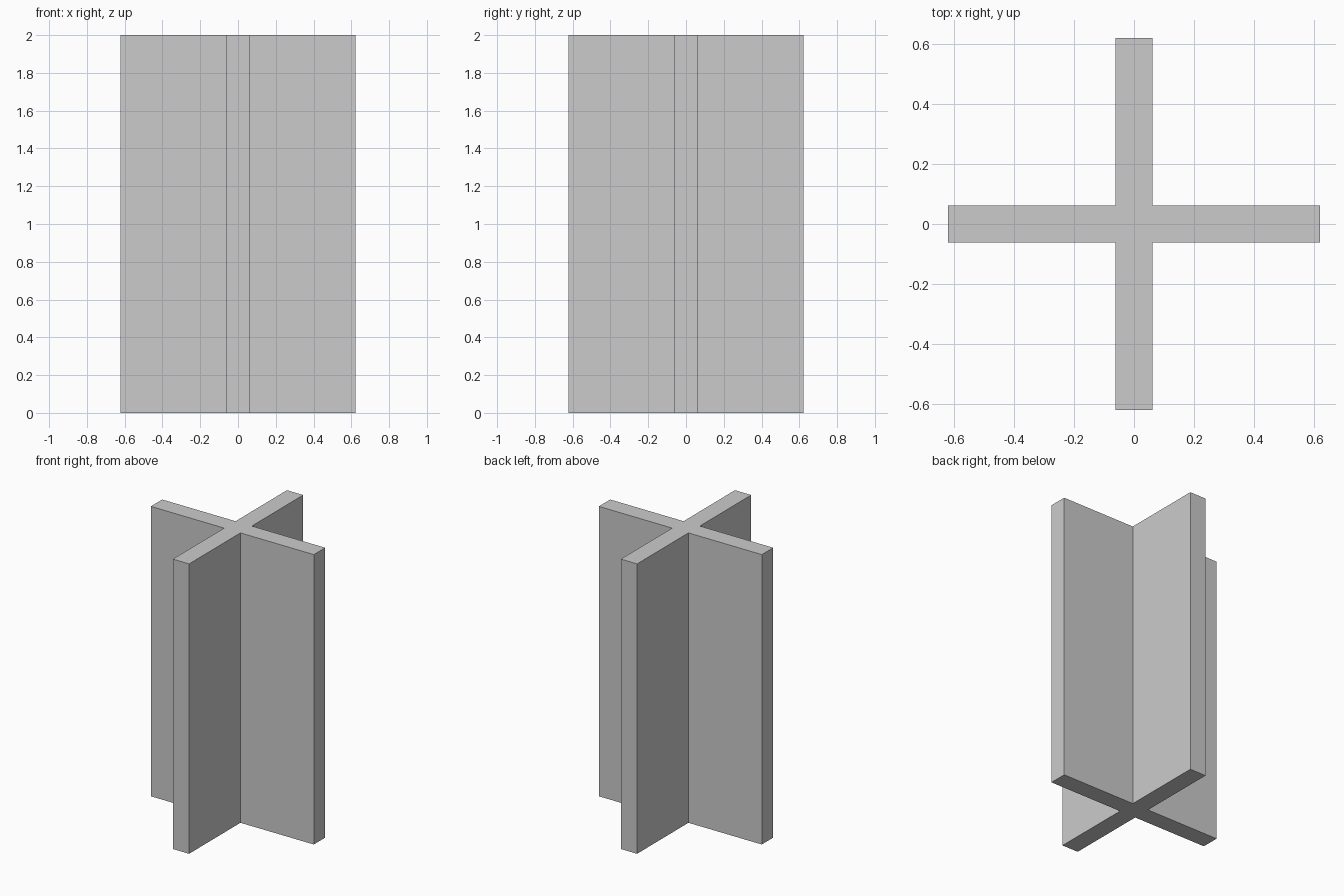
import bpy
import bmesh
from mathutils import Vector

if "Cube" in bpy.data.objects:
    bpy.data.objects.remove(bpy.data.objects["Cube"])

HALF_SPAN = 0.622    # centre to the end of each fin
HALF_THICK = 0.062   # half the fin thickness
HEIGHT = 2.0

# Cross-shaped outline: three corners per arm, turned through four quarters
outline = []
corners = [(HALF_SPAN, -HALF_THICK), (HALF_SPAN, HALF_THICK), (HALF_THICK, HALF_THICK)]
for quarter in range(4):
    outline += corners
    corners = [(-y, x) for x, y in corners]

# Extrude the outline into one solid cross column
bm = bmesh.new()
base = bm.faces.new([bm.verts.new((x, y, 0)) for x, y in outline])
result = bmesh.ops.extrude_face_region(bm, geom=[base], use_keep_orig=True)
top = [v for v in result["geom"] if isinstance(v, bmesh.types.BMVert)]
bmesh.ops.translate(bm, verts=top, vec=Vector((0, 0, HEIGHT)))
bmesh.ops.recalc_face_normals(bm, faces=bm.faces[:])

mesh = bpy.data.meshes.new("cross_column")
bm.to_mesh(mesh)
bm.free()
bpy.context.collection.objects.link(bpy.data.objects.new("cross_column", mesh))
